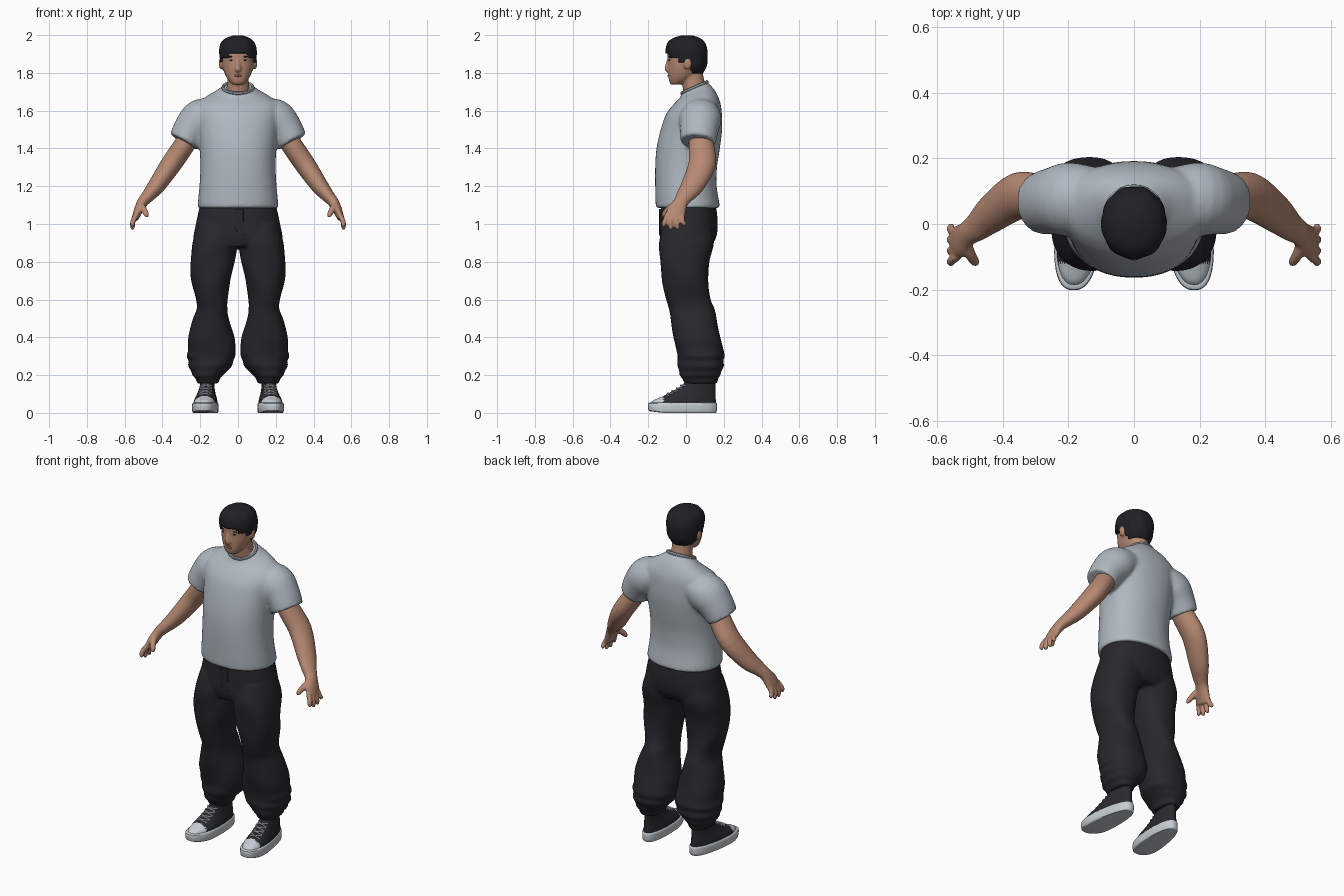
import bpy, bmesh, math
from mathutils import Vector

if "Cube" in bpy.data.objects:
    bpy.data.objects.remove(bpy.data.objects["Cube"])


def material(name, rgb):
    m = bpy.data.materials.new(name)
    m.diffuse_color = (*rgb, 1)
    m.use_nodes = True
    m.node_tree.nodes["Principled BSDF"].inputs["Base Color"].default_value = m.diffuse_color
    return m


SKIN = material("skin", (0.47, 0.25, 0.17))
SHIRT = material("shirt_grey", (0.43, 0.48, 0.53))
CLOTH = material("trouser_black", (0.020, 0.020, 0.026))
HAIR = material("hair_black", (0.014, 0.015, 0.019))
RUBBER = material("shoe_white", (0.56, 0.61, 0.65))
CANVAS = material("shoe_black", (0.022, 0.022, 0.028))
LIP = material("lip", (0.33, 0.13, 0.10))


def spline(rows, sub):
    """Catmull-Rom interpolation of rows of numbers."""
    out, last = [], len(rows) - 1
    for i in range(last):
        a, b, c, d = rows[max(i - 1, 0)], rows[i], rows[i + 1], rows[min(i + 2, last)]
        for s in range(sub):
            t = s / sub
            out.append([0.5 * (2 * q + (r - p) * t + (2 * p - 5 * q + 4 * r - w) * t * t
                               + (3 * q - p - 3 * r + w) * t ** 3)
                        for p, q, r, w in zip(a, b, c, d)])
    return out + [list(rows[-1])]


def skin(rings):
    """Join rings of points into a closed surface."""
    n = len(rings[0])
    faces = [(i * n + j, i * n + (j + 1) % n, (i + 1) * n + (j + 1) % n, (i + 1) * n + j)
             for i in range(len(rings) - 1) for j in range(n)]
    top = (len(rings) - 1) * n
    faces += [tuple(range(n)), tuple(range(top, top + n))]
    return [v for r in rings for v in r], faces


def level(rows, n=40, sub=4, p=2.2, ripple=0, k=6):
    """Horizontal sections: z, x0, x1, y0, y1, tilt."""
    rings = []
    for z, x0, x1, y0, y1, tilt in spline(rows, sub):
        ring = []
        for j in range(n):
            a = 2 * math.pi * j / n
            c, s = math.cos(a), math.sin(a)
            g = 1 + ripple * math.sin(k * a + 28 * z)
            dy = (y1 - y0) / 2 * math.copysign(abs(s) ** (2 / p), s) * g
            dx = (x1 - x0) / 2 * math.copysign(abs(c) ** (2 / p), c) * g
            ring.append(Vector(((x0 + x1) / 2 + dx, (y0 + y1) / 2 + dy, z + tilt * dy)))
        rings.append(ring)
    return skin(rings)


def sym(rows):
    """Rows of z, half width, y0, y1 and optional tilt, centred on x = 0."""
    return [(r[0], -r[1], r[1], r[2], r[3], r[4] if len(r) > 4 else 0) for r in rows]


def tube(rows, n=20, sub=4):
    """Sections along a path: x, y, z, thickness, depth."""
    pts = spline(rows, sub)
    rings = []
    for i, (x, y, z, a, b) in enumerate(pts):
        t = (Vector(pts[min(i + 1, len(pts) - 1)][:3]) - Vector(pts[max(i - 1, 0)][:3])).normalized()
        u = (Vector((0, 1, 0)) - t * t.y).normalized()
        v = t.cross(u)
        rings.append([Vector((x, y, z)) + u * b * math.cos(w) + v * a * math.sin(w)
                      for w in (2 * math.pi * j / n for j in range(n))])
    return skin(rings)


def ball(c, r):
    """Ellipsoid from stacked rings."""
    return level([(c[2] + r[2] * math.sin(h), c[0] - r[0] * math.cos(h), c[0] + r[0] * math.cos(h),
                   c[1] - r[1] * math.cos(h), c[1] + r[1] * math.cos(h), 0)
                  for h in (math.radians(d) for d in range(-85, 86, 17))], 16, 1, 2)


def build(name, pieces, mats, mirror=False, voxel=0, smooth=3, keep=None, rule=None):
    bm = bmesh.new()
    for verts, faces in pieces:
        for s in ((1, -1) if mirror else (1,)):
            vs = [bm.verts.new((v[0] * s, v[1], v[2])) for v in verts]
            for f in faces:
                bm.faces.new([vs[i] for i in f])
    bmesh.ops.recalc_face_normals(bm, faces=bm.faces)
    if keep:
        bmesh.ops.delete(bm, geom=[f for f in bm.faces if not keep(f.calc_center_median())], context='FACES')
    if rule:
        for f in bm.faces:
            f.material_index = rule(f.calc_center_median())
    me = bpy.data.meshes.new(name)
    bm.to_mesh(me)
    bm.free()
    for m in mats:
        me.materials.append(m)
    ob = bpy.data.objects.new(name, me)
    bpy.context.collection.objects.link(ob)
    bpy.ops.object.select_all(action='DESELECT')
    ob.select_set(True)
    bpy.context.view_layer.objects.active = ob
    bpy.ops.object.shade_smooth_by_angle(angle=math.radians(40))
    if voxel:
        ob.modifiers.clear()
        r = ob.modifiers.new("blend", 'REMESH')
        r.mode, r.voxel_size, r.use_smooth_shade = 'VOXEL', voxel, True
        s = ob.modifiers.new("soften", 'SMOOTH')
        s.factor, s.iterations = 0.5, smooth
    return ob


# Shirt: torso blended with sleeves, plus a collar band
torso = level(sym([(1.085, .206, -.152, .172), (1.10, .213, -.16, .178), (1.2, .204, -.163, .162),
                   (1.3, .199, -.163, .164), (1.4, .203, -.156, .179), (1.5, .213, -.134, .191),
                   (1.58, .222, -.106, .19), (1.635, .216, -.07, .182, .05), (1.675, .165, -.045, .16, .2),
                   (1.70, .115, -.03, .135, .35), (1.722, .082, -.022, .112, .45)]), 56)
sleeve = tube([(.10, .08, 1.59, .075, .09), (.19, .076, 1.558, .107, .112),
               (.247, .07, 1.50, .096, .102), (.287, .063, 1.435, .083, .094)], 32)
build("shirt", [torso] + [sleeve, ([(-v[0], v[1], v[2]) for v in sleeve[0]], sleeve[1])],
      [SHIRT], voxel=.01)
bpy.ops.mesh.primitive_torus_add(major_radius=.078, minor_radius=.008, major_segments=40, minor_segments=8,
                                 location=(0, .045, 1.722), rotation=(math.atan(.45), 0, 0))
collar = bpy.context.object
collar.name, collar.scale = "collar", (1.02, .95, 1.2)
collar.data.materials.append(SHIRT)
bpy.ops.object.shade_smooth_by_angle()

# Arms and hands
arm = [tube([(.25, .075, 1.475, .056, .062), (.29, .082, 1.41, .056, .068), (.355, .085, 1.315, .055, .072),
             (.43, .035, 1.205, .046, .061), (.475, -.005, 1.15, .035, .047), (.505, -.027, 1.115, .029, .039),
             (.528, -.05, 1.07, .024, .05), (.545, -.06, 1.028, .018, .05)], 28)]
for i, tip in enumerate((.985, .97, .972, .99)):
    y0, y1 = -.099 + .026 * i, -.117 + .036 * i
    arm.append(tube([(.538, y0, 1.05, .014, .013), (.556, (y0 + y1) / 2 - .004, 1.015, .014, .013),
                     (.558, y1, tip + .01, .012, .012), (.555, y1, tip, .006, .006)], 12))
arm.append(tube([(.515, -.06, 1.10, .02, .02), (.498, -.095, 1.075, .017, .017),
                 (.485, -.115, 1.05, .014, .014), (.482, -.118, 1.036, .008, .008)], 12))
build("arms", arm, [SKIN], mirror=True, voxel=.006, smooth=2)

# Head: skull, neck, nose, ears
skull = level(sym([(1.738, .026, -.078, -.03), (1.75, .042, -.087, 0), (1.78, .063, -.093, .05),
                   (1.82, .079, -.095, .085), (1.86, .085, -.096, .1), (1.90, .087, -.098, .104),
                   (1.94, .084, -.09, .098), (1.97, .066, -.07, .075), (1.985, .03, -.03, .04)]), 36)
neck = tube([(0, .06, 1.67, .07, .07), (0, .04, 1.74, .058, .06), (0, .025, 1.82, .056, .06)])
nose = tube([(0, -.085, 1.885, .008, .01), (0, -.095, 1.85, .011, .012),
             (0, -.099, 1.82, .018, .014), (0, -.092, 1.808, .012, .008)], 12)
ears = [ball((s * .09, .008, 1.85), (.012, .022, .032)) for s in (1, -1)]
build("head", [skull, neck, nose] + ears, [SKIN], voxel=.006, smooth=2)
build("eyes", [ball((.032, -.086, 1.868), (.014, .006, .005))], [HAIR], mirror=True)
build("eyebrows", [ball((.034, -.087, 1.886), (.02, .007, .004))], [HAIR], mirror=True)
build("mouth", [ball((0, -.09, 1.785), (.022, .008, .006))], [LIP])


# Hair: shell trimmed along a hairline, with soft locks
def above_hairline(c):
    if c.y < -.035:
        return c.z > (1.905 if abs(c.x) < .055 else 1.88)
    return c.z > (1.855 if c.y < .03 else 1.795)


hair = build("hair", [level(sym([(1.785, .06, -.07, .08), (1.83, .089, -.1, .107), (1.87, .096, -.103, .114),
                                 (1.92, .099, -.107, .114), (1.96, .089, -.097, .1),
                                 (1.985, .062, -.067, .072), (1.999, .02, -.02, .03)]),
                            60, 6, 2.1, .014, 9)], [HAIR], keep=above_hairline)
shell = hair.modifiers.new("thickness", 'SOLIDIFY')
shell.thickness, shell.offset = .012, -1

# Trousers: hips blended with two baggy gathered legs
hips = level(sym([(1.12, .195, -.13, .15), (1.08, .206, -.133, .161), (1.0, .223, -.138, .168),
                  (.93, .236, -.139, .16), (.88, .225, -.125, .13)]), 48)
leg = level([(z, a, b, c, d, 0) for z, a, b, c, d in [
    (1.0, .01, .212, -.12, .14), (.9, .005, .241, -.141, .15), (.8, .018, .251, -.137, .122),
    (.7, .04, .247, -.126, .119), (.6, .056, .223, -.106, .13), (.55, .056, .218, -.092, .15),
    (.5, .048, .237, -.081, .162), (.4, .02, .265, -.066, .182), (.33, .013, .264, -.052, .198),
    (.30, .013, .271, -.045, .204), (.275, .024, .259, -.044, .197), (.25, .03, .264, -.044, .203),
    (.22, .06, .247, -.034, .188), (.20, .08, .243, -.034, .184), (.18, .097, .224, -.018, .17),
    (.155, .103, .218, -.008, .167)]], 40, 4, 2.3, .014, 3)
build("trousers", [hips, leg, ([(-v[0], v[1], v[2]) for v in leg[0]], leg[1])], [CLOTH], voxel=.009)
build("fly_flap", [level([(z, -.022 + d, .028, -.142, -.128, 0) for z, d in
                          ((.945, .03), (.97, .008), (1.0, 0), (1.08, 0))], 16, 3, 6)], [CLOTH])


# Shoes: narrower heel, toes turned slightly out
def foot(piece):
    out = []
    for x, y, z in piece[0]:
        w = 1 - .22 * min(max((y + .08) / .24, 0), 1)
        out.append((.168 + x * w - .08 * y, y, z + max(0, -.12 - y) * .12 * (z < .03)))
    return out, piece[1]


sole = level(sym([(0, .062, -.185, .155), (.004, .069, -.198, .162), (.03, .071, -.202, .165),
                  (.05, .069, -.2, .164), (.054, .062, -.19, .158)]), 48, 2, 2.5)
upper = level(sym([(.045, .066, -.192, .16), (.065, .063, -.175, .158), (.08, .059, -.142, .157),
                   (.095, .054, -.108, .156), (.12, .047, -.062, .156), (.15, .043, -.015, .156),
                   (.19, .042, .005, .152)]), 48, 4, 2.3)
build("shoe_soles", [foot(sole)], [RUBBER], mirror=True)
build("shoe_uppers", [foot(upper)], [CANVAS, RUBBER], mirror=True,
      rule=lambda c: 1 if c.y < -.118 else 0)

# Laces: crossing strands up the tongue
laces = []
for y, z in ((-.098, .1), (-.075, .113), (-.05, .127), (-.027, .143)):
    for s in (1, -1):
        laces.append(foot(tube([(-.034 * s, y + .006, z - .012, .004, .004), (0, y, z + .003, .004, .004),
                                (.034 * s, y + .026, z, .004, .004)], 8, 3)))
build("laces", laces, [RUBBER], mirror=True)
